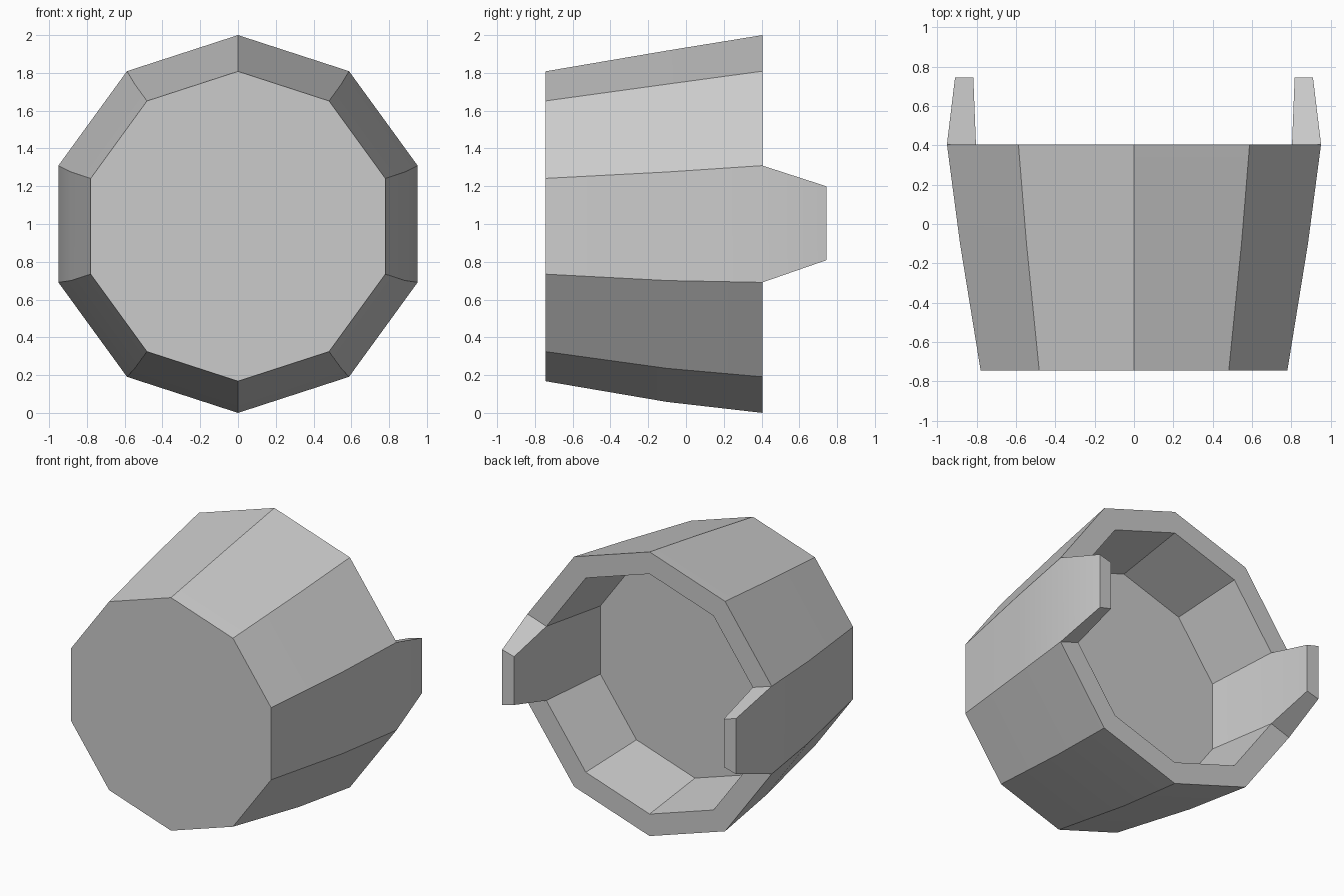
import bpy, bmesh
from math import radians, sin, cos

cube = bpy.data.objects.get("Cube")
if cube:
    bpy.data.objects.remove(cube)

SIDES = 10

# One plain grey for the whole part
grey = bpy.data.materials.new("plain_grey")
grey.use_nodes = True
colour = (0.6, 0.6, 0.6, 1)
grey.diffuse_color = colour
grey.node_tree.nodes["Principled BSDF"].inputs["Base Color"].default_value = colour

bm = bmesh.new()


def ring(y, radius, centre_z):
    """Ten-sided loop facing along y, with a corner at the top."""
    angles = [radians(90 + 360 * i / SIDES) for i in range(SIDES)]
    return [bm.verts.new((radius * cos(a), y, centre_z + radius * sin(a))) for a in angles]


def bridge(a, b):
    return [bm.faces.new((a[i], a[(i + 1) % SIDES], b[(i + 1) % SIDES], b[i]))
            for i in range(SIDES)]


# Cup shell: front cap, flared outer wall, rim, inner wall and recessed floor
front = ring(-0.745, 0.82, 0.988)
middle = ring(-0.1, 0.93, 0.988)
rim_outer = ring(0.405, 1.0, 1.0)
rim_inner = ring(0.405, 0.845, 1.0)
floor = ring(-0.1, 0.775, 0.99)

bm.faces.new(front)
bridge(front, middle)
bridge(middle, rim_outer)
rim = bridge(rim_outer, rim_inner)
bridge(rim_inner, floor)
bm.faces.new(floor)

# Side tabs: extrude the two side faces of the rim and taper their ends
tabs = [f for f in rim if abs(f.calc_center_median().x) > 0.8]
for face in tabs:
    end = bmesh.ops.extrude_discrete_faces(bm, faces=[face])["faces"][0]
    for v in end.verts:
        side = 1 if v.co.x > 0 else -1
        outer = abs(v.co.x) > 0.88
        half = 0.195 if outer else 0.17
        up = 1 if v.co.z > 1 else -1
        v.co = (side * (0.91 if outer else 0.817), 0.745, 1.004 + up * half)

bmesh.ops.remove_doubles(bm, verts=bm.verts, dist=0.0001)
bmesh.ops.recalc_face_normals(bm, faces=bm.faces)

mesh = bpy.data.meshes.new("tabbed_cup")
bm.to_mesh(mesh)
bm.free()
mesh.materials.append(grey)
cup = bpy.data.objects.new("tabbed_cup", mesh)
bpy.context.collection.objects.link(cup)

# Soften only the shallow bends along the walls
bpy.ops.object.select_all(action="DESELECT")
cup.select_set(True)
bpy.context.view_layer.objects.active = cup
bpy.ops.object.shade_smooth_by_angle(angle=radians(30))
